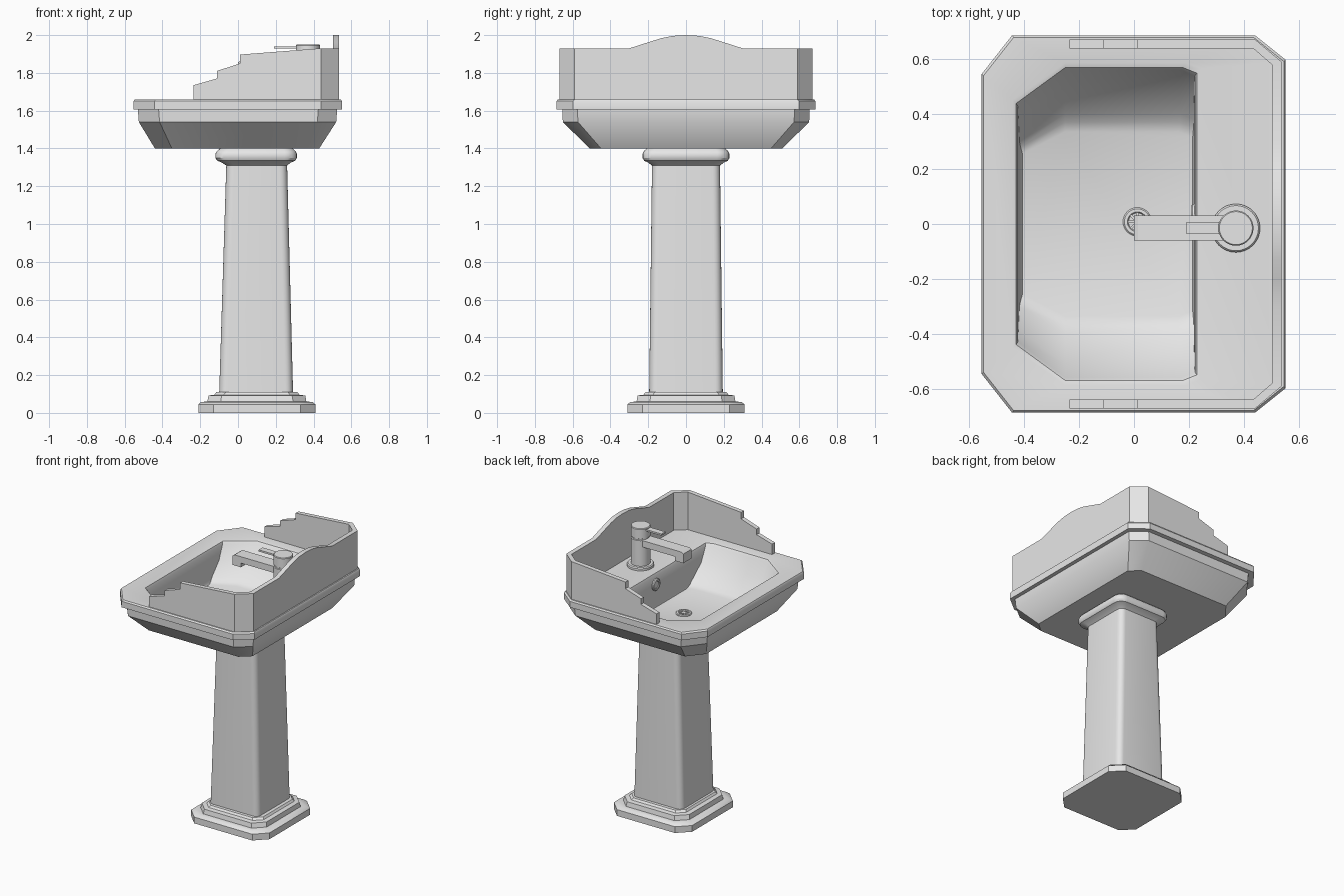
import bpy, bmesh, math
from mathutils import Matrix, Vector

if "Cube" in bpy.data.objects:
    bpy.data.objects.remove(bpy.data.objects["Cube"])

ceramic = bpy.data.materials.new("pale_grey")
ceramic.diffuse_color = (0.8, 0.8, 0.8, 1)
ceramic.use_nodes = True
ceramic.node_tree.nodes["Principled BSDF"].inputs["Base Color"].default_value = ceramic.diffuse_color


def finish(bm, name, angle=32):
    bmesh.ops.recalc_face_normals(bm, faces=bm.faces)
    for f in bm.faces:
        f.smooth = True
    me = bpy.data.meshes.new(name)
    bm.to_mesh(me)
    bm.free()
    me.set_sharp_from_angle(angle=math.radians(angle))
    me.materials.append(ceramic)
    ob = bpy.data.objects.new(name, me)
    bpy.context.collection.objects.link(ob)
    return ob


def loft(name, rings):
    """Skin a list of equal-length 3D rings and cap both ends."""
    bm = bmesh.new()
    rows = [[bm.verts.new(p) for p in r] for r in rings]
    n = len(rows[0])
    for a, b in zip(rows, rows[1:]):
        for i in range(n):
            j = (i + 1) % n
            bm.faces.new((a[i], a[j], b[j], b[i]))
    bm.faces.new(rows[0][::-1])
    bm.faces.new(rows[-1])
    return finish(bm, name)


def octagon(z, x0, x1, y, fx, fy, bx, by):
    """Rectangle with separate corner cuts at the low-x and high-x ends."""
    return [(x1, by - y, z), (x1, y - by, z), (x1 - bx, y, z), (x0 + fx, y, z),
            (x0, y - fy, z), (x0, fy - y, z), (x0 + fx, -y, z), (x1 - bx, -y, z)]


def rounded(z, x0, x1, y, r, n=5):
    """Rectangle with round corners."""
    pts = []
    for k, (cx, cy) in enumerate([(x1 - r, y - r), (x0 + r, y - r),
                                  (x0 + r, r - y), (x1 - r, r - y)]):
        for i in range(n + 1):
            a = math.pi / 2 * (k + i / n)
            pts.append((cx + r * math.cos(a), cy + r * math.sin(a), z))
    return pts


def prism(name, pts, place, lo, hi):
    """Extrude a 2D outline; place(u, v, w) gives the 3D point."""
    return loft(name, [[place(u, v, w) for u, v in pts] for w in (lo, hi)])


def box(name, x0, x1, y0, y1, z0, z1):
    return prism(name, [(x0, y0), (x1, y0), (x1, y1), (x0, y1)],
                 lambda u, v, w: (u, v, w), z0, z1)


def lathe(name, profile, centre, axis='Z', n=32):
    """Turn (radius, height) pairs about an axis."""
    def pt(r, h, a):
        p = Vector((r * math.cos(a), r * math.sin(a), h))
        if axis == 'X':
            p = Matrix.Rotation(-math.pi / 2, 3, 'Y') @ p
        return p + Vector(centre)
    return loft(name, [[pt(r, h, 2 * math.pi * i / n) for i in range(n)]
                       for r, h in profile])


# basin: tapered underside, rim, then down into the bowl
outer = [octagon(1.40, -.44, .43, .51, .09, .11, .07, .06),
         octagon(1.54, -.525, .52, .652, .11, .14, .10, .08),
         octagon(1.605, -.53, .525, .655, .11, .14, .10, .08),
         octagon(1.607, -.553, .55, .685, .11, .14, .11, .088),
         octagon(1.65, -.553, .55, .685, .11, .14, .11, .088),
         octagon(1.66, -.547, .544, .678, .11, .14, .11, .088)]
bowl = [octagon(z, x0, x1, y, -.25 - x0, c, .05, .02) for z, x0, x1, y, c in [
    (1.66, -.440, .240, .585, .135), (1.655, -.428, .228, .568, .13),
    (1.64, -.422, .221, .558, .13), (1.54, -.420, .219, .505, .12),
    (1.455, -.416, .218, .400, .10), (1.432, -.412, .216, .370, .09),
    (1.42, -.405, .213, .335, .08)]]
loft("basin", outer + bowl)

# stepped side splash panels and angled corner panels
side = [(-.235, 1.655), (-.235, 1.735), (-.112, 1.77), (-.112, 1.81),
        (.01, 1.85), (.01, 1.897), (.44, 1.93), (.44, 1.655)]
corner = [(.44, .67), (.535, .59), (.502, .578), (.43, .64)]
for s, label in ((1, "left"), (-1, "right")):
    prism(label + "_splash_panel", side, lambda u, v, w: (u, s * w, v), .638, .67)
    prism(label + "_splash_corner", corner, lambda u, v, w: (u, s * v, w), 1.655, 1.93)

# back splash with a curved crest
crest = [(.59, 1.93), (.30, 1.93), (.20, 1.962), (.13, 1.984), (.07, 1.996)]
back = ([(.59, 1.655)] + crest + [(0, 2.0)]
        + [(-y, z) for y, z in reversed(crest)] + [(-.59, 1.655)])
prism("back_splash_panel", back, lambda u, v, w: (w, u, v), .502, .535)

# pedestal column with rounded collar
shaft = [(.09, -.10, .292, .195, .04), (1.31, -.062, .26, .18, .04),
         (1.325, -.085, .28, .20, .05), (1.335, -.11, .303, .222, .06),
         (1.35, -.12, .312, .23, .065), (1.372, -.12, .312, .23, .065),
         (1.386, -.112, .305, .223, .06), (1.40, -.095, .29, .208, .055)]
loft("pedestal_column", [rounded(*row) for row in shaft])

# stepped pedestal foot
foot = [(0, .31, .08), (.045, .31, .08), (.058, .295, .078), (.06, .262, .07),
        (.092, .256, .07), (.096, .225, .05), (.11, .215, .05), (.112, .18, .04)]
loft("pedestal_foot", [octagon(z, .1 - h, .1 + h, h, c, c, c, c) for z, h, c in foot])

# tap: flange, body, cap, lever and spout
tap = (.37, -.015, 0)
lathe("tap_body", [(.088, 1.655), (.088, 1.675), (.082, 1.682), (.064, 1.682),
                   (.064, 1.865), (.058, 1.868), (.058, 1.876), (.064, 1.879),
                   (.064, 1.945), (.06, 1.95)], tap)
box("tap_lever", .19, .36, -.037, .007, 1.928, 1.94)
spout = [(.36, 1.82), (.36, 1.866), (.015, 1.866), (.0, 1.856), (.0, 1.79),
         (.065, 1.79), (.065, 1.82)]
prism("tap_spout", spout, lambda u, v, w: (u, w, v), -.06, .03)

# drain: dished ring with radial bars
lathe("drain_ring", [(.052, 1.415), (.052, 1.424), (.047, 1.429), (.036, 1.429),
                     (.032, 1.422)], (.012, .008, 0))
for i in range(4):
    bar = box("drain_bar", -.034, .034, -.004, .004, -.003, .003)
    bar.location = (.012, .008, 1.425)
    bar.rotation_euler.z = math.pi * i / 4

# overflow cover on the back wall of the bowl
lathe("overflow_cover", [(.042, -.01), (.042, .008), (.036, .014), (.026, .014),
                         (.023, .009)], (.221, .03, 1.58), 'X')
